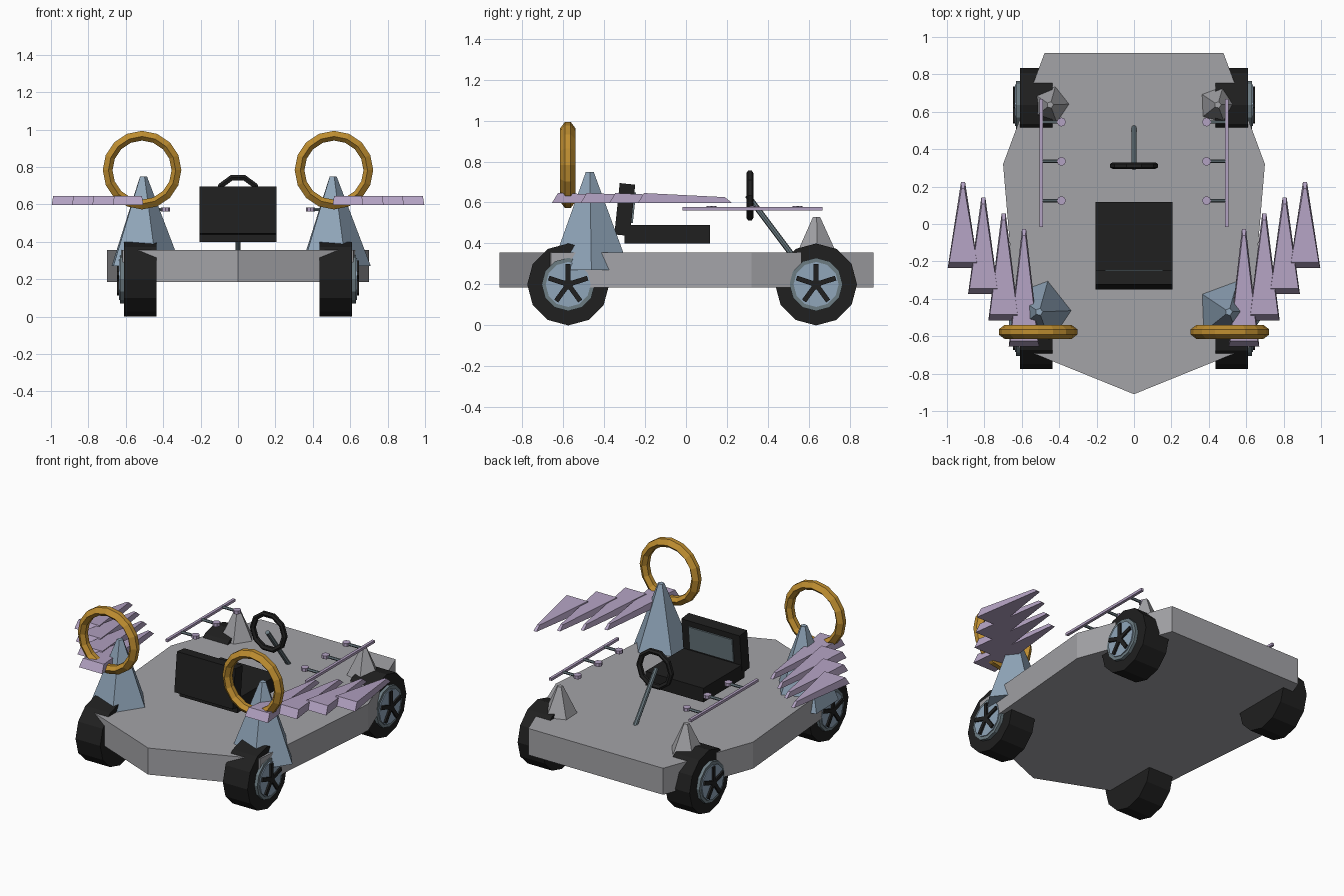
import bpy, bmesh, math
from mathutils import Vector, Matrix

if "Cube" in bpy.data.objects:
    bpy.data.objects.remove(bpy.data.objects["Cube"])


def material(name, rgb):
    m = bpy.data.materials.new(name)
    m.diffuse_color = (*rgb, 1)
    m.use_nodes = True
    m.node_tree.nodes["Principled BSDF"].inputs["Base Color"].default_value = m.diffuse_color
    return m


GREY = material("hull grey", (0.37, 0.37, 0.39))
BLUE = material("steel blue", (0.28, 0.38, 0.49))
GOLD = material("gold", (0.52, 0.27, 0.03))
LILAC = material("lilac", (0.45, 0.36, 0.54))
BLACK = material("black", (0.014, 0.014, 0.014))
SLATE = material("slate", (0.15, 0.20, 0.225))


def loft(name, rings, mat, closed=False, matrix=Matrix()):
    """Skin a row of equal-sized point rings; cap the ends unless closed."""
    bm = bmesh.new()
    vs = [[bm.verts.new(p) for p in ring] for ring in rings]
    n = len(rings[0])
    for i in range(len(vs) if closed else len(vs) - 1):
        a, b = vs[i], vs[(i + 1) % len(vs)]
        for j in range(n):
            k = (j + 1) % n
            bm.faces.new((a[j], a[k], b[k], b[j]))
    if not closed:
        bm.faces.new(vs[0])
        bm.faces.new(vs[-1])
    bm.transform(matrix)
    bmesh.ops.recalc_face_normals(bm, faces=bm.faces)
    me = bpy.data.meshes.new(name)
    bm.to_mesh(me)
    bm.free()
    me.materials.append(mat)
    ob = bpy.data.objects.new(name, me)
    bpy.context.collection.objects.link(ob)
    return ob


def circle(n, r, z, start=0.0):
    return [(r * math.cos(start + math.tau * i / n), r * math.sin(start + math.tau * i / n), z)
            for i in range(n)]


def cone(name, loc, r1, r2, z1, z2, mat, n=5, start=0.0):
    return loft(name, [circle(n, r1, z1, start), circle(n, r2, z2, start)], mat,
                matrix=Matrix.Translation(loc))


def rod(name, a, b, r, mat, n=6, start=0.0):
    a, b = Vector(a), Vector(b)
    d = b - a
    m = Matrix.Translation(a) @ d.to_track_quat('Z', 'Y').to_matrix().to_4x4()
    return loft(name, [circle(n, r, 0, start), circle(n, r, d.length, start)], mat, matrix=m)


def box(name, lo, hi, mat, matrix=Matrix()):
    rings = [[(lo[0], lo[1], z), (hi[0], lo[1], z), (hi[0], hi[1], z), (lo[0], hi[1], z)]
             for z in (lo[2], hi[2])]
    return loft(name, rings, mat, matrix=matrix)


def hoop(name, loc, profile, n, mat):
    """Upright ring around the y axis; profile points are (radius, y)."""
    rings = [[(r * math.cos(t), y, r * math.sin(t)) for r, y in profile]
             for t in (math.tau * i / n for i in range(n))]
    return loft(name, rings, mat, closed=True, matrix=Matrix.Translation(loc))


# Hull: flat slab with a pointed end
half = [(0.617, -0.66), (0.70, 0.32), (0.478, 0.915)]
outline = [(0, -0.91)] + half + [(-x, y) for x, y in reversed(half)]
loft("hull", [[(x, y, z) for x, y in outline] for z in (0.185, 0.355)], GREY)

for s, side in ((-1, "left"), (1, "right")):
    # Wheels: tyre, rim, disc and five spokes
    for y, end in ((-0.575, "rear"), (0.635, "front")):
        tag = f"{end}_{side}"

        def disc(name, x1, x2, r, mat, n):
            rod(f"{name}_{tag}", (s * x1, y, 0.2), (s * x2, y, 0.2), r, mat, n)

        disc("tyre", 0.435, 0.61, 0.2, BLACK, 12)
        disc("rim", 0.60, 0.63, 0.13, SLATE, 12)
        disc("hub_disc", 0.62, 0.636, 0.11, BLUE, 12)
        disc("hub_cap", 0.63, 0.645, 0.025, BLACK, 10)
        for i in range(5):
            turn = Matrix.Translation((s * 0.639, y, 0.2)) @ Matrix.Rotation(math.tau * i / 5, 4, 'X')
            box(f"spoke_{tag}_{i}", (-0.008, -0.012, 0), (0.008, 0.012, 0.1), BLACK, turn)

    # Five-sided towers, tall at the rear and short at the front
    cone(f"rear_tower_{side}", (s * 0.507, -0.47, 0), 0.203, 0.02, 0.27, 0.75, BLUE, start=0.04)
    cone(f"front_tower_{side}", (s * 0.448, 0.637, 0), 0.117, 0.018, 0.32, 0.53, GREY, start=0.04)

    # Gold ring on each rear tower
    hoop(f"gold_ring_{side}", (s * 0.513, -0.577, 0.783),
         [(0.21, 0.014), (0.21, -0.014), (0.18, -0.037), (0.158, -0.014), (0.158, 0.014), (0.18, 0.037)],
         16, GOLD)

    # Wing of four flat spikes
    for i in range(4):
        x = s * (0.588 + 0.1087 * i)
        back, tip = -0.655 + 0.14 * i, -0.027 + 0.084 * i
        rings = []
        for yb, yt, wb, wt, zt in ((back, back + 0.03, 0.082, 0.074, 0.646),
                                   (tip, tip - 0.035, 0.011, 0.008, 0.626)):
            rings.append([(x - wb, yb, 0.597), (x + wb, yb, 0.597), (x + wt, yt, zt), (x - wt, yt, zt)])
        loft(f"wing_spike_{side}_{i}", rings, LILAC)

    # Side rail with three knobbed pegs
    box(f"rail_{side}", (s * 0.495 - 0.009, -0.017, 0.562), (s * 0.495 + 0.009, 0.667, 0.578), LILAC)
    for i in range(3):
        y = 0.125 + 0.21 * i
        rod(f"peg_{side}_{i}", (s * 0.49, y, 0.573), (s * 0.39, y, 0.573), 0.009, SLATE)
        cone(f"knob_{side}_{i}", (s * 0.388, y, 0), 0.024, 0.024, 0.563, 0.584, LILAC, 8)

# Seat: cushion, slightly tilted backrest and its inset panel
box("seat_cushion", (-0.205, -0.30, 0.40), (0.205, 0.117, 0.49), BLACK)
tilt = Matrix.Translation((0, -0.31, 0.44)) @ Matrix.Rotation(math.radians(-6), 4, 'X')
box("seat_back", (-0.207, -0.04, 0), (0.207, 0.036, 0.252), BLACK, tilt)
box("seat_back_panel", (-0.155, 0.03, 0.065), (0.155, 0.044, 0.215), SLATE, tilt)

# Steering wheel and column
hoop("steering_wheel", (0, 0.312, 0.634),
     [(0.128, 0.009), (0.128, -0.009), (0.115, -0.017), (0.098, -0.009), (0.098, 0.009), (0.115, 0.017)],
     10, BLACK)
rod("steering_column", (0, 0.30, 0.635), (0, 0.525, 0.335), 0.014, SLATE, 8)
